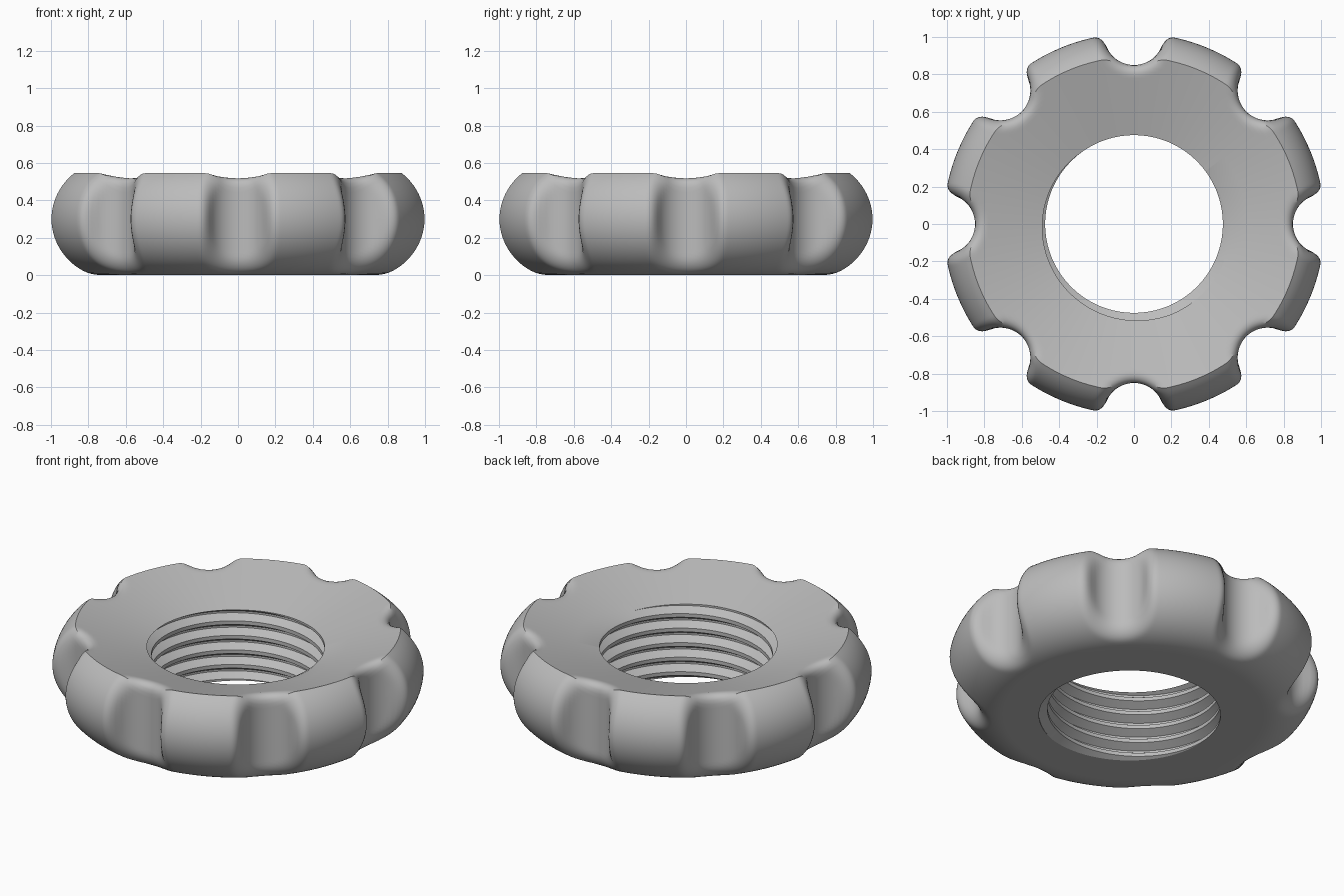
import bpy
import bmesh
from math import pi, sin, cos, hypot, atan2

if "Cube" in bpy.data.objects:
    bpy.data.objects.remove(bpy.data.objects["Cube"])

STEPS = 480                        # columns around the axis
EDGE_R, EDGE_Z = 0.893, 0.545      # top crease of the rim
SLOPE = 0.28                       # dished top
PITCH, CREST, ROOT = 0.088, 0.475, 0.522
CORE_R, CORE_Z = 0.66, 0.27        # centre of the ring section


def cone_z(r):
    return EDGE_Z + SLOPE * (r - EDGE_R)


def solid(r, z, a):
    """Distance to the rounded ring with a filleted grip notch."""
    body = max(hypot(max(r - 0.72, 0), z - 0.3) - 0.3, (z - cone_z(r)) * 0.963)
    notch = 0.16 - hypot(r * cos(a) - 1.01, r * sin(a))
    k = 0.06
    u, v = max(body + k, 0), max(notch + k, 0)
    return min(-k, max(body, notch)) + hypot(u, v)


def outer_point(a, phi):
    """Walk from the section core along phi to the surface."""
    local = (a + pi / 8) % (pi / 4) - pi / 8
    dr, dz = cos(phi), sin(phi)
    lo, hi = 0.0, 0.6
    for _ in range(20):
        mid = (lo + hi) / 2
        if solid(CORE_R + mid * dr, CORE_Z + mid * dz, local) < 0:
            lo = mid
        else:
            hi = mid
    return CORE_R + lo * dr, CORE_Z + lo * dz


# Thread profile breakpoints in pitches: root flat, flank, crest flat, flank
BREAKS = (-0.0625, 0.0625, 0.375, 0.625)


def thread_r(z, base):
    t = abs(((z - base) / PITCH + 0.5) % 1 - 0.5)
    f = min(max((t - 0.0625) / 0.3125, 0), 1)
    return ROOT + (CREST - ROOT) * f


def thread_column(a):
    base = 0.43 + PITCH * (a / (2 * pi) - 0.75)
    top = 0.43
    for _ in range(6):
        top = cone_z(thread_r(top, base))
    column = []
    for turn in range(-7, 3):
        for b in BREAKS:
            z = min(max(base + PITCH * (turn + b), 0), top)
            column.append((thread_r(z, base), z))
    return column


# Ray angles from the bottom, round the rim to the crease, then over the top
start = atan2(-CORE_Z, -0.06)
crease = atan2(EDGE_Z - CORE_Z, EDGE_R - CORE_R)
end = atan2(0.2, -0.06)
angles = [start + (crease - start) * i / 40 for i in range(40)]
angles += [crease + (end - crease) * i / 20 for i in range(21)]
angles.reverse()

# Sweep the section round the axis
bm = bmesh.new()
columns = []
for s in range(STEPS + 1):
    a = 2 * pi * s / STEPS
    section = thread_column(a) + [outer_point(a, p) for p in angles]
    columns.append([bm.verts.new((r * cos(a), r * sin(a), z)) for r, z in section])
for c, d in zip(columns, columns[1:]):
    for i in range(len(c)):
        j = (i + 1) % len(c)
        bm.faces.new((c[i], c[j], d[j], d[i]))
bmesh.ops.remove_doubles(bm, verts=bm.verts, dist=0.00005)
bmesh.ops.recalc_face_normals(bm, faces=bm.faces)

mesh = bpy.data.meshes.new("grip_nut")
bm.to_mesh(mesh)
bm.free()
nut = bpy.data.objects.new("grip_nut", mesh)
bpy.context.collection.objects.link(nut)

# Plain grey
grey = bpy.data.materials.new("grey")
grey.use_nodes = True
colour = (0.5, 0.5, 0.5, 1)
grey.diffuse_color = colour
grey.node_tree.nodes["Principled BSDF"].inputs["Base Color"].default_value = colour
mesh.materials.append(grey)

bpy.ops.object.select_all(action="DESELECT")
nut.select_set(True)
bpy.context.view_layer.objects.active = nut
bpy.ops.object.shade_smooth_by_angle(angle=pi / 6)
